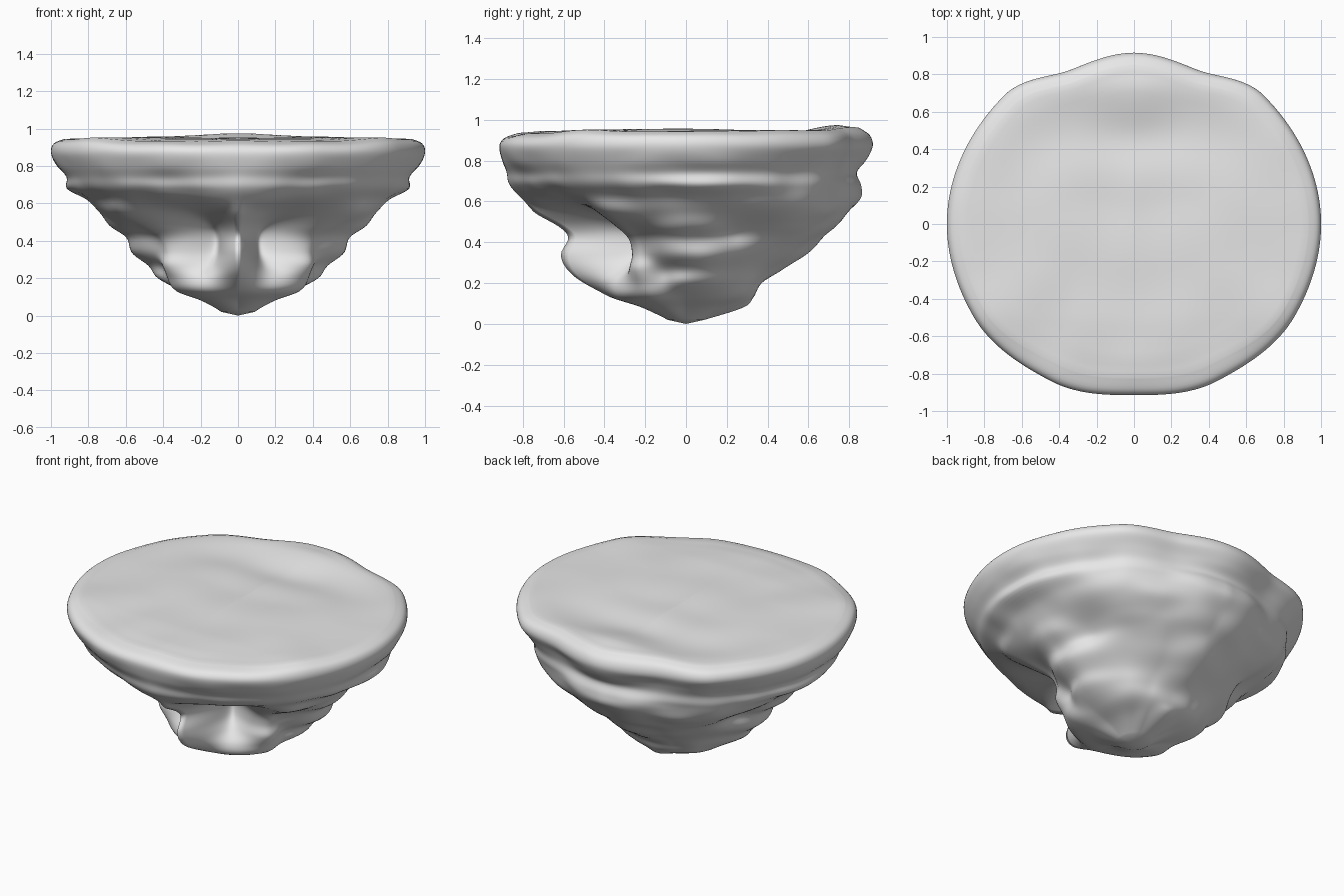
import bpy, bmesh, math
from mathutils import Vector, noise

if "Cube" in bpy.data.objects:
    bpy.data.objects.remove(bpy.data.objects["Cube"])

# Heights of the key cross-sections, tip to rim
Z = [0.02, .08, .13, .20, .27, .34, .42, .48, .55, .62, .68, .74, .80, .87, .92, .945]

# Radius at those heights, keyed by angle from the front (0) to the back (180); mirrored in x
PROFILES = {
    0:   [.09, .20, .37, .50, .59, .61, .58, .63, .75, .82, .86, .87, .90, .915, .89, .82],
    28:  [.09, .23, .36, .37, .32, .26, .25, .31, .48, .74, .84, .87, .92, .95, .925, .85],
    60:  [.09, .22, .37, .42, .46, .46, .50, .60, .74, .80, .88, .92, .96, .99, .975, .92],
    90:  [.09, .18, .30, .42, .45, .56, .60, .68, .73, .80, .91, .92, .97, 1.0, .985, .93],
    135: [.09, .21, .34, .41, .46, .53, .62, .72, .80, .85, .88, .89, .93, .975, .96, .90],
    158: [.09, .24, .33, .38, .45, .54, .64, .72, .80, .83, .84, .83, .85, .89, .875, .82],
    180: [.09, .28, .33, .37, .48, .59, .67, .74, .80, .86, .86, .84, .88, .915, .90, .85],
}
KEYS = sorted(PROFILES)
SEGMENTS, STEPS, TOP_RINGS = 180, 5, 24

# Hollows (positive) and lobes (negative): angle, height, depth, angular width, vertical width
DENTS = [(116, .47, .07, 13, .07), (74, .24, .04, 9, .07), (100, .28, -.03, 12, .07)]


def spline(vals, t):
    """Catmull-Rom value at fractional index t."""
    i = min(int(t), len(vals) - 2)
    f = t - i
    a, b, c, d = (vals[max(0, min(len(vals) - 1, i + k))] for k in (-1, 0, 1, 2))
    return b + .5 * f * (c - a + f * (2*a - 5*b + 4*c - d + f * (3*(b - c) + d - a)))


def radius(angle, t, z):
    """Blend the two neighbouring profiles; the front ridge stays sharp below the overhang."""
    for lo, hi in zip(KEYS, KEYS[1:]):
        if angle <= hi:
            f = (angle - lo) / (hi - lo)
            w = f * f * (3 - 2 * f)
            if lo == 0:
                sharp = max(0, min(1, (.68 - z) / .1))
                w += (math.sin(f * math.pi / 2) - w) * sharp
            r = spline(PROFILES[lo], t) * (1 - w) + spline(PROFILES[hi], t) * w
            break
    for a, h, depth, wa, wz in DENTS:
        r -= depth * math.exp(-((angle - a) / wa) ** 2 - ((z - h) / wz) ** 2)
    return r


def bump(x, y, z, scale):
    return noise.noise(Vector((abs(x) * scale + 3.1, y * scale + 7.7, z * scale * 1.5)))


def top_height(x, y):
    """Nearly flat top with a dip behind the middle and a raised back edge."""
    dip = -.022 * math.exp(-((y - .45) / .14) ** 2 - (x / .5) ** 2)
    lift = .024 * math.exp(-((y - .76) / .16) ** 2 - (x / .45) ** 2)
    front = -.015 * max(0, (-y - .5) / .4)
    return .95 + dip + lift + front + .01 * bump(x, y, 0, 3)


bm = bmesh.new()
rings = []

# Rocky underside, ring by ring from the tip to the rim
count = (len(Z) - 1) * STEPS
for k in range(count + 1):
    t = k / STEPS
    z = spline(Z, t)
    ring = []
    for s in range(SEGMENTS):
        a = 360 * s / SEGMENTS
        ca, sa = -math.cos(math.radians(a)), math.sin(math.radians(a))
        r = radius(min(a, 360 - a), t, z)
        fade = max(0, min(1, (.86 - z) / .2)) * min(1, z / .15)
        r *= 1 + .025 * fade * bump(r * sa, r * ca, z, 5)
        x, y = r * sa, r * ca
        blend = max(0, (z - .87) / .075)
        ring.append(bm.verts.new((x, y, z + blend * (top_height(x, y) - .95))))
    rings.append(ring)

# Flat top, shrinking rings from the rim to the centre
rim = [v.co.copy() for v in rings[-1]]
for k in range(1, TOP_RINGS):
    f = 1 - k / TOP_RINGS
    w = min(1, k / 3)
    rings.append([bm.verts.new((p.x * f, p.y * f,
                                top_height(p.x * f, p.y * f) * w + p.z * (1 - w))) for p in rim])

for low, high in zip(rings, rings[1:]):
    for s in range(SEGMENTS):
        n = (s + 1) % SEGMENTS
        bm.faces.new((low[s], low[n], high[n], high[s]))
tip = bm.verts.new((0, 0, 0))
centre = bm.verts.new((0, 0, top_height(0, 0)))
for s in range(SEGMENTS):
    n = (s + 1) % SEGMENTS
    bm.faces.new((rings[0][n], rings[0][s], tip))
    bm.faces.new((rings[-1][s], rings[-1][n], centre))
bmesh.ops.recalc_face_normals(bm, faces=bm.faces[:])
for face in bm.faces:
    face.smooth = True

mesh = bpy.data.meshes.new("floating_rock")
bm.to_mesh(mesh)
bm.free()

# One plain stone colour
stone = bpy.data.materials.new("light grey stone")
stone.diffuse_color = (.8, .8, .8, 1)
stone.use_nodes = True
stone.node_tree.nodes["Principled BSDF"].inputs["Base Color"].default_value = stone.diffuse_color
mesh.materials.append(stone)
rock = bpy.data.objects.new("floating_rock", mesh)
bpy.context.collection.objects.link(rock)
